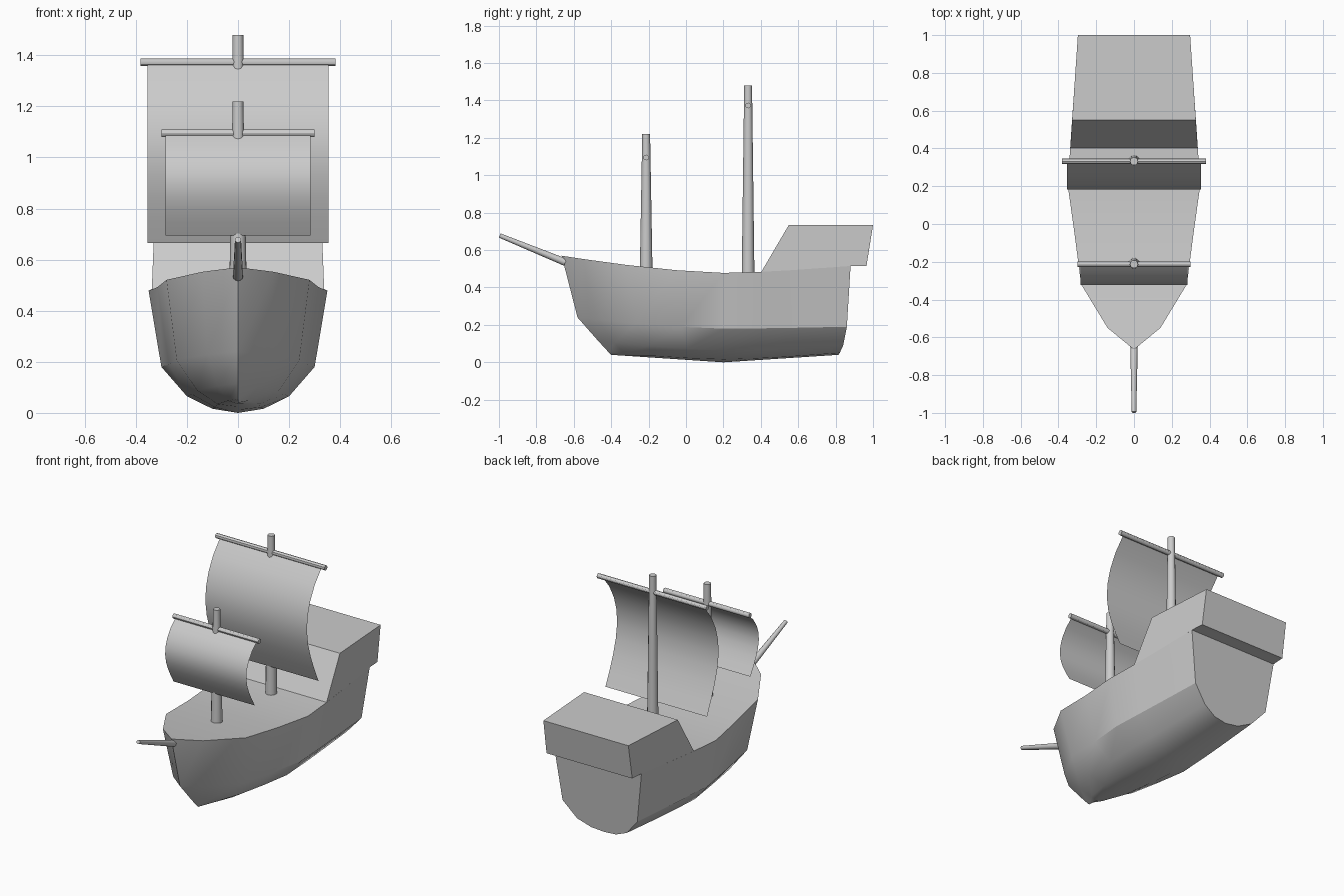
import bpy, bmesh, math
from mathutils import Vector

if "Cube" in bpy.data.objects:
    bpy.data.objects.remove(bpy.data.objects["Cube"])


def finish(name, bm, angle=30):
    bmesh.ops.remove_doubles(bm, verts=bm.verts, dist=0.0005)
    bmesh.ops.recalc_face_normals(bm, faces=bm.faces)
    mesh = bpy.data.meshes.new(name)
    bm.to_mesh(mesh)
    bm.free()
    ob = bpy.data.objects.new(name, mesh)
    bpy.context.collection.objects.link(ob)
    bpy.ops.object.select_all(action='DESELECT')
    ob.select_set(True)
    bpy.context.view_layer.objects.active = ob
    bpy.ops.object.shade_smooth_by_angle(angle=math.radians(angle))
    return ob


def spar(name, a, b, r1, r2, sides=12):
    """Tapered round pole from a to b."""
    a, b = Vector(a), Vector(b)
    bm = bmesh.new()
    bmesh.ops.create_cone(bm, cap_ends=True, segments=sides, radius1=r1,
                          radius2=r2, depth=(b - a).length)
    rot = (b - a).to_track_quat('Z', 'Y')
    for v in bm.verts:
        v.co = rot @ v.co + (a + b) / 2
    return finish(name, bm)


# Hull: section levels from keel to deck, lofted along stations s = -1 (bow) to 1 (stern)
HALF_WIDTH = [0, 0.10, 0.20, 0.30, 0.35]
MID_Z = [0, 0.016, 0.065, 0.18, 0.478]
BOW = [(-0.40, 0.04), (-0.415, 0.055), (-0.47, 0.115), (-0.58, 0.24), (-0.665, 0.57)]
STERN = [(0.815, 0.04), (0.822, 0.05), (0.84, 0.09), (0.86, 0.19), (0.88, 0.515)]
STATIONS = [(-1, 0), (-0.867, 0.4), (-0.6, 0.8), (-0.29, 0.9), (0, 1),
            (0.294, 0.966), (0.515, 0.937), (1, 0.871)]
MID_Y = 0.2

bm = bmesh.new()
rings = []
for s, width in STATIONS:
    half = []
    for i in range(5):
        end_y, end_z = BOW[i] if s < 0 else STERN[i]
        y = MID_Y + (end_y - MID_Y) * abs(s)
        z = MID_Z[i] + (end_z - MID_Z[i]) * abs(s) ** (1.5 if i else 1)
        half.append((HALF_WIDTH[i] * width, y, z))
    ring = [(-x, y, z) for x, y, z in half[:0:-1]] + half
    rings.append([bm.verts.new(p) for p in ring])
for a, b in zip(rings, rings[1:]):
    for i in range(9):  # the last pair closes the deck
        j = (i + 1) % 9
        bm.faces.new((a[i], a[j], b[j], b[i]))
bm.faces.new(rings[-1])  # transom
finish("hull", bm)

# Stern castle: side profile (y, z) extruded across a tapering width
profile = [(0.403, 0.484), (0.55, 0.491), (0.88, 0.515), (0.965, 0.515),
           (1.0, 0.735), (0.55, 0.735)]
bm = bmesh.new()
sides = [[bm.verts.new((sx * (0.3646 - 0.0675 * y), y, z)) for y, z in profile]
         for sx in (-1, 1)]
for side in sides:
    bm.faces.new(side)
for i in range(len(profile)):
    j = (i + 1) % len(profile)
    bm.faces.new((sides[0][i], sides[0][j], sides[1][j], sides[1][i]))
finish("stern_castle", bm)

# Bowsprit
spar("bowsprit", (0, -0.645, 0.535), (0, -0.996, 0.678), 0.02, 0.012)


# Mast, yard and billowed single-sheet sail
def rig(name, y, z0, z1, yard_z, yard_half, sail_half, sail_bottom, bulge, drift):
    spar(name + "_mast", (0, y, z0), (0, y, z1), 0.034, 0.021)
    spar(name + "_yard", (-yard_half, y, yard_z), (yard_half, y, yard_z), 0.015, 0.015)
    bm = bmesh.new()
    rows = []
    for k in range(9):
        t = k / 8
        sy = y - bulge * math.sin(math.pi * t ** 0.85) - drift * t
        sz = yard_z + (sail_bottom - yard_z) * t
        rows.append([bm.verts.new((x, sy, sz)) for x in (-sail_half, sail_half)])
    for a, b in zip(rows, rows[1:]):
        bm.faces.new((a[0], a[1], b[1], b[0]))
    finish(name + "_sail", bm)


rig("main", 0.332, 0.46, 1.48, 1.373, 0.382, 0.355, 0.665, 0.135, 0.035)
rig("fore", -0.213, 0.48, 1.22, 1.095, 0.30, 0.284, 0.695, 0.098, 0.025)
